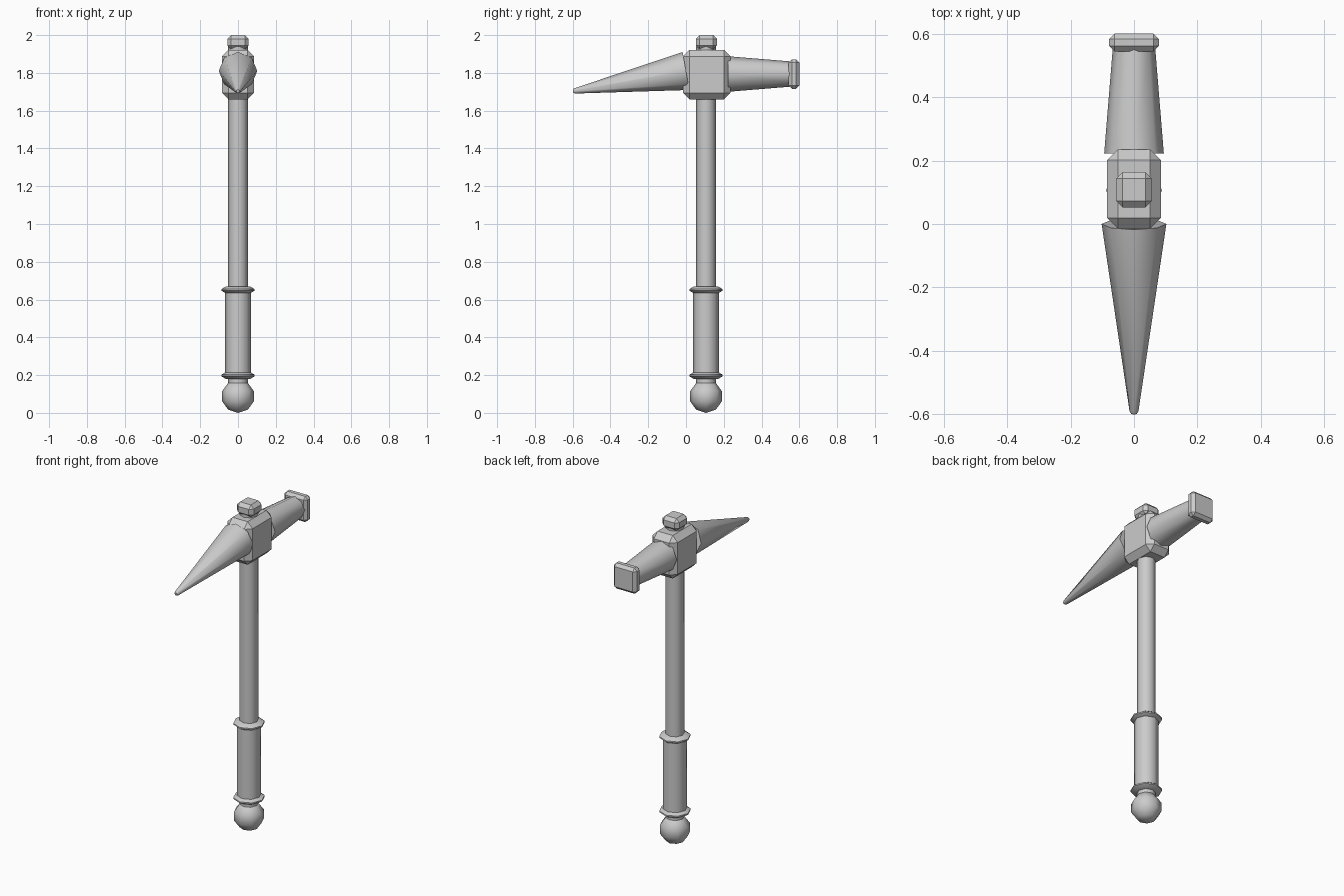
import bpy, math
from mathutils import Vector

cube = bpy.data.objects.get("Cube")
if cube:
    bpy.data.objects.remove(cube, do_unlink=True)

SIDES = 8
AXIS_Y = 0.106  # the handle stands behind the centre

steel = bpy.data.materials.new("plain_grey")
steel.use_nodes = True
GREY = (0.6, 0.6, 0.6, 1)
steel.diffuse_color = GREY
steel.node_tree.nodes["Principled BSDF"].inputs["Base Color"].default_value = GREY


def finish(obj, name):
    obj.name = name
    obj.data.materials.append(steel)
    return obj


def turned(name, start, direction, profile):
    """Octagonal solid of (radius, distance) rings along a direction."""
    d = Vector(direction).normalized()
    side = Vector((1, 0, 0))
    up = d.cross(side)
    verts, faces = [], []
    for r, h in profile:
        for i in range(SIDES):
            a = math.tau * i / SIDES
            verts.append(Vector(start) + d * h + (side * math.cos(a) + up * math.sin(a)) * r)
    for k in range(len(profile) - 1):
        for i in range(SIDES):
            j = (i + 1) % SIDES
            a, b = k * SIDES, (k + 1) * SIDES
            faces.append((a + i, a + j, b + j, b + i))
    faces.append(tuple(reversed(range(SIDES))))
    last = (len(profile) - 1) * SIDES
    faces.append(tuple(range(last, last + SIDES)))
    mesh = bpy.data.meshes.new(name)
    mesh.from_pydata(verts, [], faces)
    obj = bpy.data.objects.new(name, mesh)
    bpy.context.collection.objects.link(obj)
    smooth(obj)
    return finish(obj, name)


def smooth(obj):
    bpy.ops.object.select_all(action='DESELECT')
    obj.select_set(True)
    bpy.context.view_layer.objects.active = obj
    bpy.ops.object.shade_smooth_by_angle(angle=math.radians(50))


def chamfered_box(name, low, high, chamfer):
    low, high = Vector(low), Vector(high)
    bpy.ops.mesh.primitive_cube_add(size=1, location=(low + high) / 2)
    obj = bpy.context.object
    obj.scale = high - low
    bpy.ops.object.transform_apply(location=False, rotation=False, scale=True)
    bevel = obj.modifiers.new("chamfer", 'BEVEL')
    bevel.width = chamfer
    bevel.segments = 1
    return finish(obj, name)


# Handle: shaft, grip, two rings and pommel
UP = (0, 0, 1)
base = (0, AXIS_Y, 0)
turned("shaft", base, UP, [(0.052, 0.13), (0.052, 1.94)])
turned("grip", base, UP, [(0.068, 0.19), (0.068, 0.655)])
for name, z in (("lower_ring", 0.198), ("upper_ring", 0.651)):
    turned(name, base, UP, [(0.065, z - 0.018), (0.088, z - 0.004),
                            (0.088, z + 0.004), (0.065, z + 0.018)])
bpy.ops.mesh.primitive_uv_sphere_add(segments=SIDES, ring_count=5, radius=0.088,
                                     location=(0, AXIS_Y, 0.088))
smooth(finish(bpy.context.object, "pommel"))

# Head: central block with a cap on top
chamfered_box("head_block", (-0.085, -0.015, 1.66), (0.085, 0.235, 1.922), 0.034)
chamfered_box("top_cap", (-0.056, 0.052, 1.925), (0.056, 0.164, 2.0), 0.02)

# Drooping spike at the front
root, tip = Vector((0, 0, 1.81)), Vector((0, -0.598, 1.703))
length = (tip - root).length
turned("spike", root, tip - root,
       [(0.102, 0), (0.014, length - 0.008), (0.009, length)])

# Hammer neck and striking face at the back
turned("hammer_neck", (0, 0.222, 1.794), (0, 1, 0), [(0.094, 0), (0.067, 0.33)])
chamfered_box("hammer_face", (-0.078, 0.543, 1.716), (0.078, 0.6, 1.872), 0.017)
